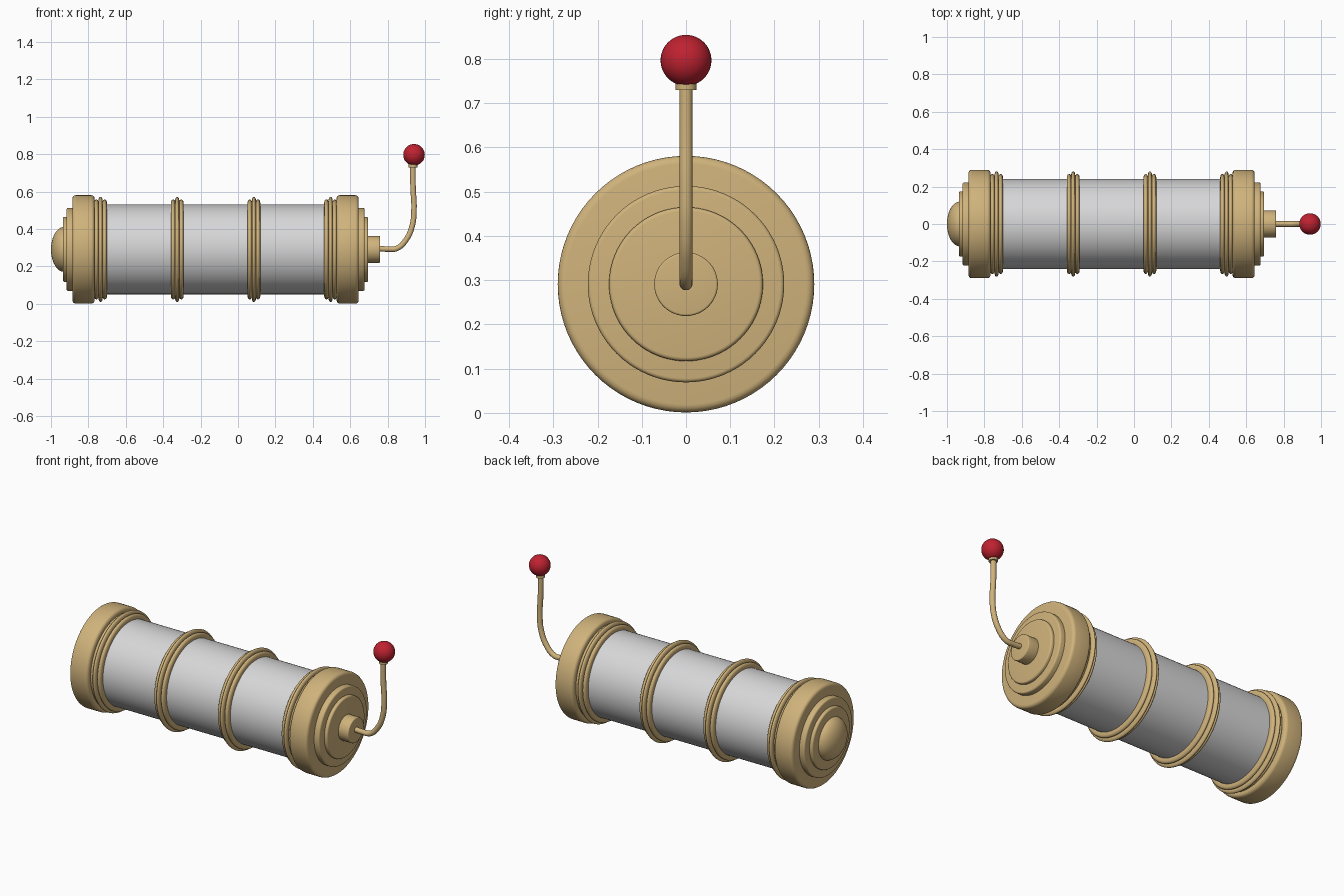
import bpy, bmesh, math
from mathutils import Matrix

if "Cube" in bpy.data.objects:
    bpy.data.objects.remove(bpy.data.objects["Cube"])

AXIS_Z = 0.291    # height of the barrel axis
MID_X = -0.12     # barrel centre along x


def material(name, rgb):
    m = bpy.data.materials.new(name)
    m.diffuse_color = (*rgb, 1)
    m.use_nodes = True
    m.node_tree.nodes["Principled BSDF"].inputs["Base Color"].default_value = m.diffuse_color
    return m


brass = material("brass", (0.63, 0.45, 0.20))
silver = material("silver", (0.68, 0.68, 0.69))
red = material("red", (0.52, 0.016, 0.03))


def finish(name, mesh, mat, angle=40):
    mesh.materials.clear()
    mesh.materials.append(mat)
    mesh.shade_smooth()
    mesh.set_sharp_from_angle(angle=math.radians(angle))
    ob = bpy.data.objects.new(name, mesh)
    bpy.context.collection.objects.link(ob)
    return ob


def lathe(name, profile, mat, segs=80):
    """Spin (x, radius) points about the barrel axis."""
    bm = bmesh.new()
    rings = []
    for x, r in profile:
        if r < 1e-5:
            rings.append([bm.verts.new((x, 0, AXIS_Z))])
            continue
        rings.append([bm.verts.new((x, r * math.cos(2 * math.pi * i / segs),
                                    AXIS_Z + r * math.sin(2 * math.pi * i / segs)))
                      for i in range(segs)])
    for a, b in zip(rings, rings[1:]):
        for i in range(segs):
            j = (i + 1) % segs
            quad = [a[i % len(a)], a[j % len(a)], b[j % len(b)], b[i % len(b)]]
            bm.faces.new(list(dict.fromkeys(quad)))
    bmesh.ops.recalc_face_normals(bm, faces=bm.faces)
    mesh = bpy.data.meshes.new(name)
    bm.to_mesh(mesh)
    bm.free()
    return finish(name, mesh, mat)


def disc(x0, x1, r, b):
    """Profile of a disc with rounded rims of radius b."""
    arc = [(b * (1 - math.cos(t)), b * (1 - math.sin(t)))
           for t in (k * math.pi / 8 for k in range(5))]
    left = [(x0 + dx, r - dr) for dx, dr in arc]
    right = [(x1 - dx, r - dr) for dx, dr in reversed(arc)]
    return [(x0, 0)] + left + right + [(x1, 0)]


def bead(x, base, half_w, height, n=10):
    """Profile of a half-round bead."""
    return [(x - half_w * math.cos(math.pi * k / n),
             base + height * math.sin(math.pi * k / n)) for k in range(n + 1)]


# Barrel
lathe("barrel", [(MID_X - 0.66, 0), (MID_X - 0.66, 0.24),
                 (MID_X + 0.66, 0.24), (MID_X + 0.66, 0)], silver)

# Stepped end caps, mirrored about the barrel centre
for side, s in (("left", -1), ("right", 1)):
    def span(a, b):
        return sorted((MID_X + s * a, MID_X + s * b))
    lathe(side + "_cap", disc(*span(0.647, 0.765), 0.29, 0.018), brass)
    lathe(side + "_cap_step", disc(*span(0.75, 0.797), 0.222, 0.009), brass)
    lathe(side + "_cap_plate", disc(*span(0.78, 0.816), 0.174, 0.009), brass)

# Triple-bead bands around the barrel
for i, off in enumerate((-0.615, -0.205, 0.205, 0.615)):
    x = MID_X + off
    profile = ([(x - 0.034, 0.23)] + bead(x - 0.022, 0.25, 0.012, 0.017)
               + bead(x, 0.262, 0.011, 0.019)
               + bead(x + 0.022, 0.25, 0.012, 0.017) + [(x + 0.034, 0.23)])
    lathe(f"band_{i + 1}", profile, brass)

# Domed boss on the left, hub on the right
lathe("dome", [(-0.93 - 0.07 * math.cos(t), 0.12 * math.sin(t))
               for t in (k * math.pi / 24 for k in range(13))], brass)
lathe("hub", disc(0.68, 0.76, 0.072, 0.005), brass, 48)

# Bent lever swept along a smooth path
path = [(0.74, 0.297), (0.80, 0.293), (0.85, 0.297), (0.90, 0.345),
        (0.932, 0.42), (0.941, 0.51), (0.936, 0.62), (0.935, 0.76)]
curve = bpy.data.curves.new("lever_path", "CURVE")
curve.dimensions = "3D"
curve.bevel_depth = 0.015
curve.bevel_resolution = 5
curve.use_fill_caps = True
spline = curve.splines.new("BEZIER")
spline.bezier_points.add(len(path) - 1)
spline.resolution_u = 8
for p, (x, z) in zip(spline.bezier_points, path):
    p.co = (x, 0, z)
    p.handle_left_type = p.handle_right_type = "AUTO"
helper = bpy.data.objects.new("lever_path", curve)
bpy.context.collection.objects.link(helper)
bpy.context.view_layer.update()
dg = bpy.context.evaluated_depsgraph_get()
lever = bpy.data.meshes.new_from_object(helper.evaluated_get(dg))
bpy.data.objects.remove(helper)
finish("lever", lever, brass)

# Collar under the knob
bm = bmesh.new()
bmesh.ops.create_cone(bm, cap_ends=True, segments=32, radius1=0.024, radius2=0.024,
                      depth=0.022, matrix=Matrix.Translation((0.936, 0, 0.741)))
mesh = bpy.data.meshes.new("collar")
bm.to_mesh(mesh)
bm.free()
finish("collar", mesh, brass)

# Ball knob
bm = bmesh.new()
bmesh.ops.create_uvsphere(bm, u_segments=40, v_segments=24, radius=0.0575,
                          matrix=Matrix.Translation((0.941, 0, 0.797)))
mesh = bpy.data.meshes.new("ball_knob")
bm.to_mesh(mesh)
bm.free()
finish("ball_knob", mesh, red)
